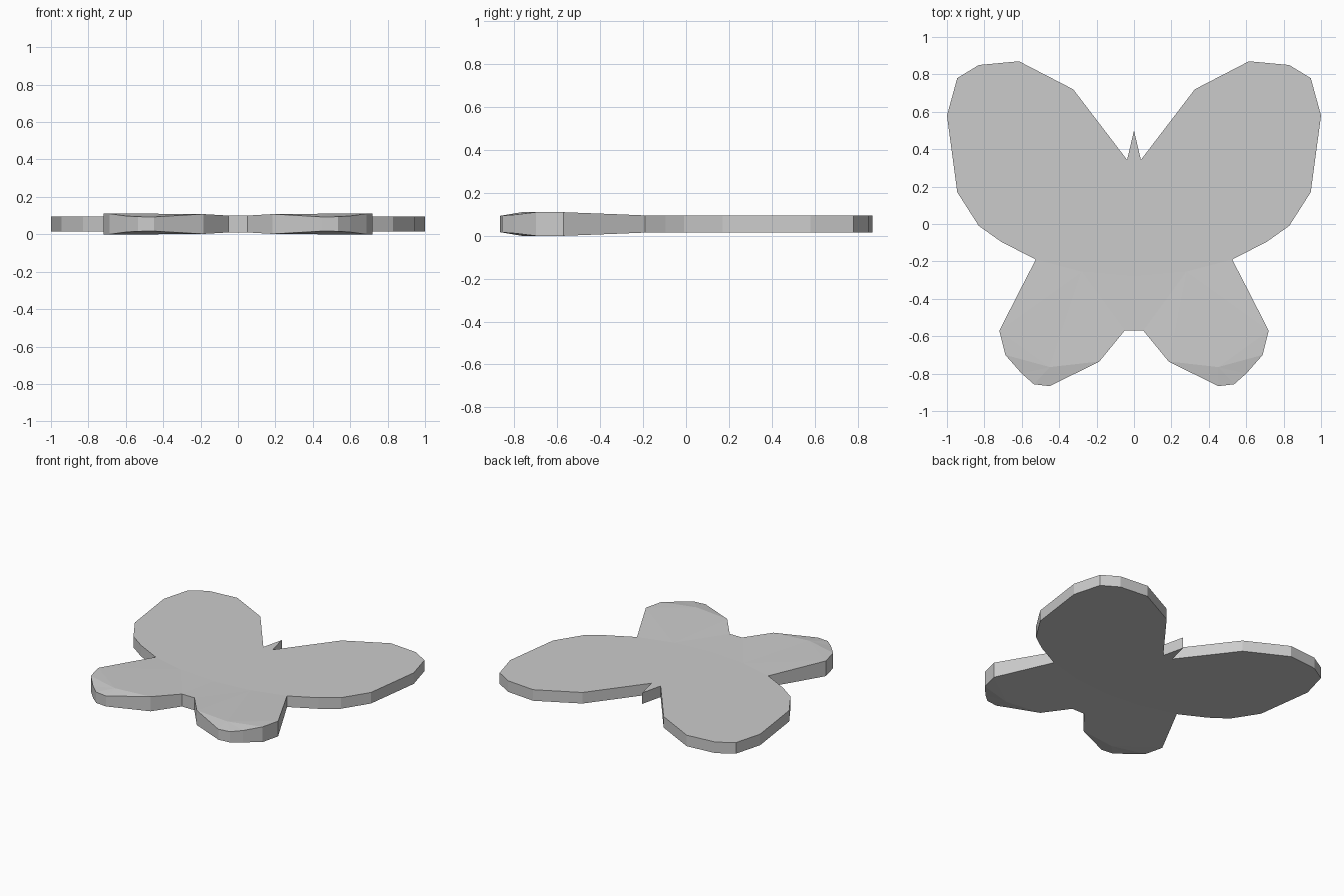
import bpy, bmesh

if "Cube" in bpy.data.objects:
    bpy.data.objects.remove(bpy.data.objects["Cube"])

MID = 0.06   # height of the middle plane

# Right half outline, from front notch of the head to the tail: x, y, half thickness
outline = [
    (0, 0.50, .04), (0.037, 0.343, .04), (0.325, 0.72, .04), (0.615, 0.87, .04),
    (0.83, 0.85, .04), (0.945, 0.78, .04), (1.0, 0.58, .04), (0.945, 0.17, .04),
    (0.83, -0.01, .04), (0.71, -0.095, .04), (0.525, -0.19, .04),
    (0.60, -0.335, .046), (0.72, -0.57, .055), (0.688, -0.70, .055),
    (0.60, -0.80, .043), (0.535, -0.857, .039), (0.45, -0.867, .038),
    (0.185, -0.735, .053), (0.05, -0.57, .045), (0, -0.57, .045)]

# Inner crease points: body arc, then ridge of the lower wing
inner = [(0, -0.28, .04), (0.28, -0.255, .04), (0.45, -0.765, .055)]

# Panels of one side: flat upper wing, body strip, lower wing, sloped tip
panels = [list(range(11)) + [21, 20],
          [20, 21, 18, 19],
          [21, 10, 11, 12],
          [21, 12, 13, 22],
          [21, 22, 17, 18],
          [22, 13, 14, 15],
          [22, 15, 16, 17]]

bm = bmesh.new()
pts = outline + inner
top = [bm.verts.new((x, y, MID + h)) for x, y, h in pts]
low = [bm.verts.new((x, y, MID - h)) for x, y, h in pts]
for p in panels:
    bm.faces.new([top[i] for i in p])
    bm.faces.new([low[i] for i in reversed(p)])

# Side wall along the outline
for i in range(len(outline) - 1):
    bm.faces.new((top[i], low[i], low[i + 1], top[i + 1]))
bmesh.ops.recalc_face_normals(bm, faces=bm.faces)
if top[6].link_faces[0].normal.length and \
        next(f for f in bm.faces if top[3] in f.verts and top[8] in f.verts).normal.z < 0:
    bmesh.ops.reverse_faces(bm, faces=bm.faces)
bmesh.ops.triangulate(bm, faces=bm.faces)

# Settle the lowest point on the ground
zmin = min(v.co.z for v in bm.verts)
bmesh.ops.translate(bm, verts=bm.verts, vec=(0, 0, -zmin))

mesh = bpy.data.meshes.new("butterfly_plate")
bm.to_mesh(mesh)
bm.free()
plate = bpy.data.objects.new("butterfly_plate", mesh)
bpy.context.collection.objects.link(plate)

# Mirror to the left side
mirror = plate.modifiers.new("mirror", 'MIRROR')
mirror.use_axis[0] = True
mirror.use_clip = True
